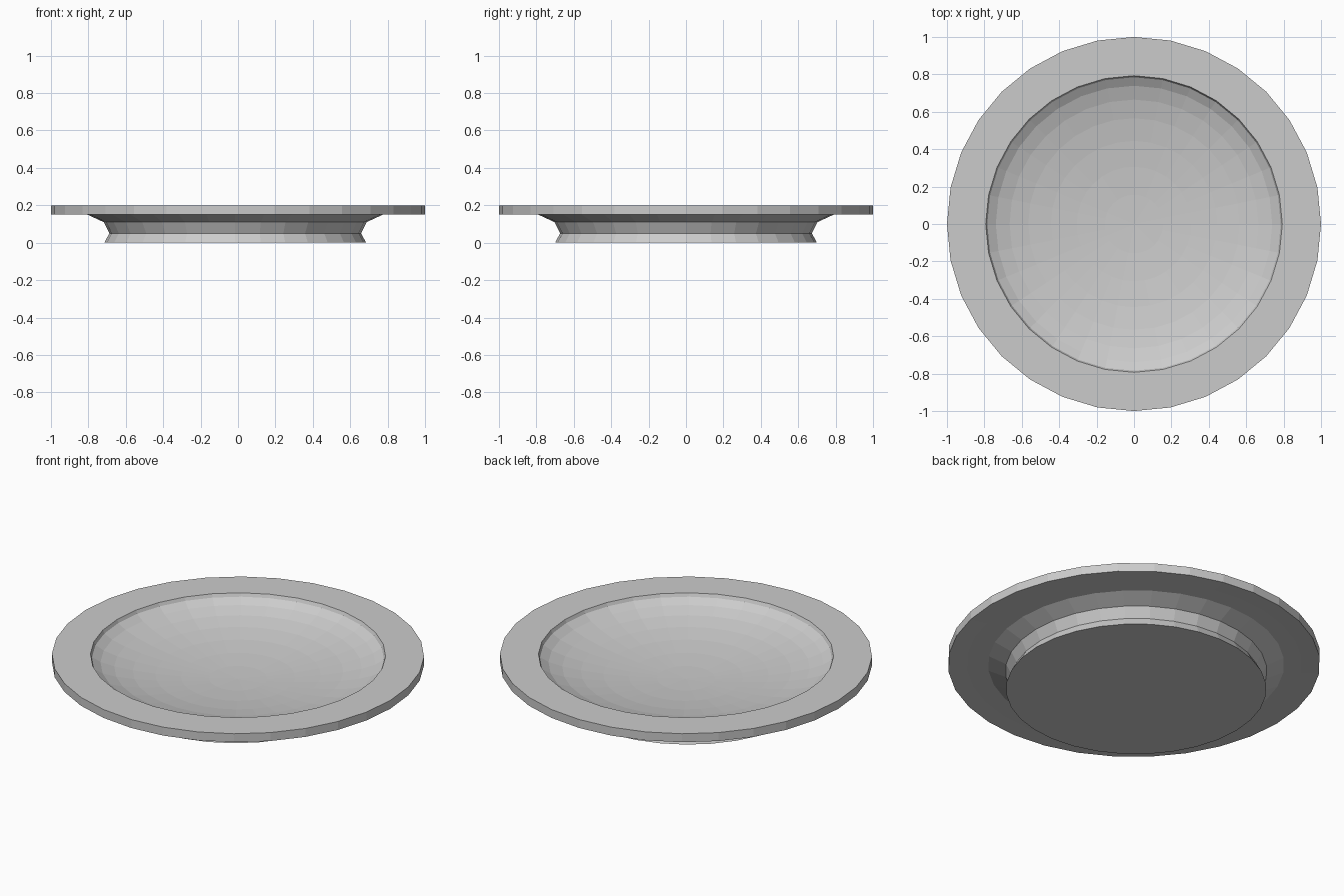
import bpy, bmesh, math

if "Cube" in bpy.data.objects:
    bpy.data.objects.remove(bpy.data.objects["Cube"])

SEG = 32
FOOT_SHIFT = -0.015   # the foot sits slightly to the left of the rim


def lathe(name, profile):
    """Revolve (radius, z, x_shift) points; radius 0 gives a single pole vertex."""
    bm = bmesh.new()
    rings = []
    for r, z, dx in profile:
        if r == 0:
            rings.append([bm.verts.new((dx, 0, z))] * SEG)
        else:
            rings.append([bm.verts.new((dx + r * math.cos(2 * math.pi * i / SEG),
                                        r * math.sin(2 * math.pi * i / SEG), z))
                          for i in range(SEG)])
    for a, b in zip(rings, rings[1:]):
        for i in range(SEG):
            j = (i + 1) % SEG
            bm.faces.new(list(dict.fromkeys((a[i], a[j], b[j], b[i]))))
    bmesh.ops.recalc_face_normals(bm, faces=bm.faces)
    mesh = bpy.data.meshes.new(name)
    bm.to_mesh(mesh)
    bm.free()
    obj = bpy.data.objects.new(name, mesh)
    bpy.context.collection.objects.link(obj)
    return obj


# Underside: flat base, waisted foot, flare, then the flat rim
outside = [(0, 0, FOOT_SHIFT), (0.70, 0, FOOT_SHIFT), (0.673, 0.05, FOOT_SHIFT),
           (0.703, 0.11, FOOT_SHIFT), (0.796, 0.153, FOOT_SHIFT),
           (0.90, 0.152, 0), (1.0, 0.15, 0), (1.0, 0.20, 0), (0.793, 0.20, 0)]

# Hollow: rings of a squashed sphere
hollow = [(0.8 * math.sin(k * math.pi / 16), 0.21 - 0.15 * math.cos(k * math.pi / 16), 0)
          for k in range(7, 0, -1)] + [(0, 0.06, 0)]

lathe("plate", outside + hollow)
